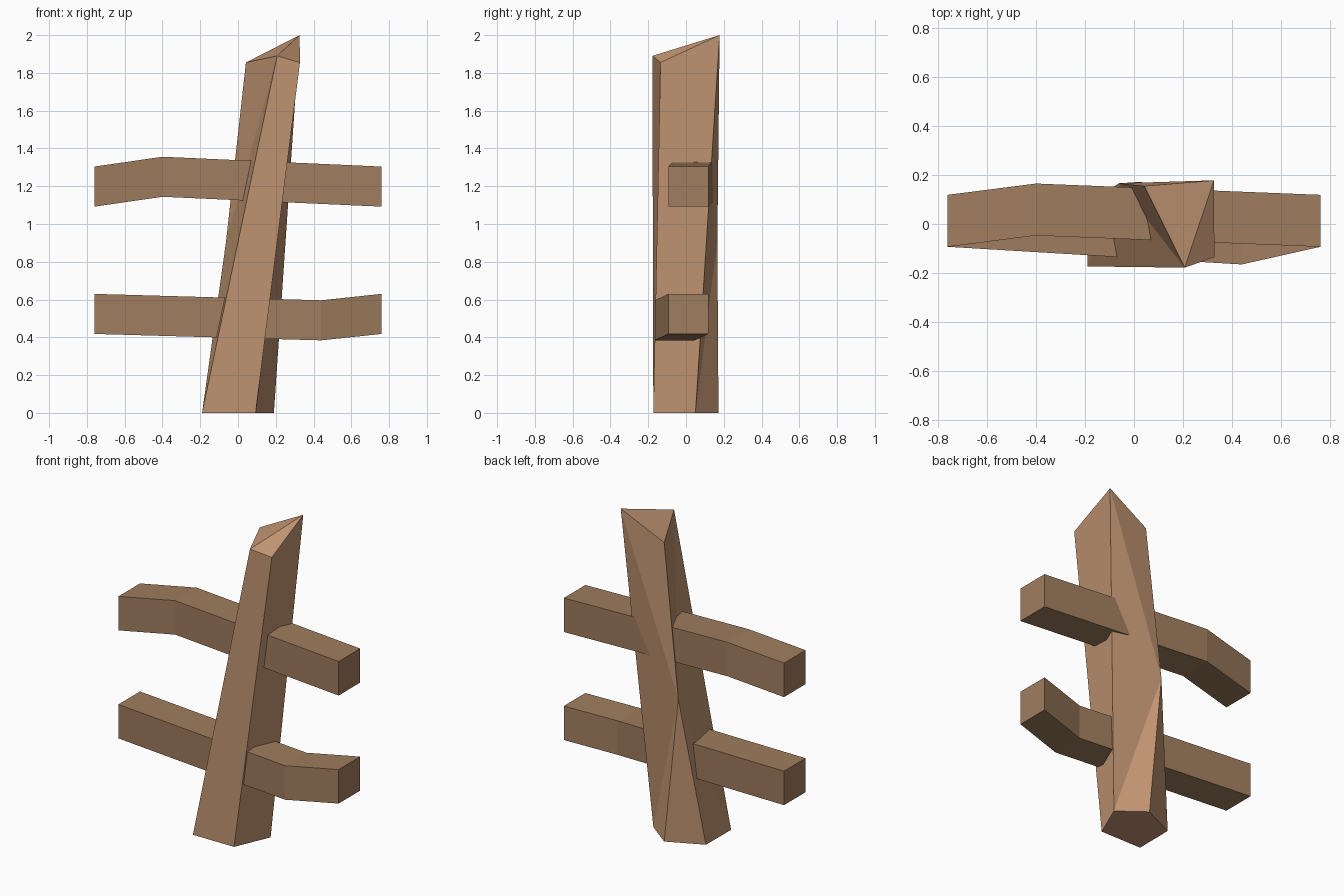
import bpy, bmesh

if "Cube" in bpy.data.objects:
    bpy.data.objects.remove(bpy.data.objects["Cube"])


def material(name, rgb):
    m = bpy.data.materials.new(name)
    m.diffuse_color = (*rgb, 1)
    m.use_nodes = True
    m.node_tree.nodes["Principled BSDF"].inputs["Base Color"].default_value = m.diffuse_color
    return m


def solid(name, verts, faces, mat):
    bm = bmesh.new()
    vs = [bm.verts.new(v) for v in verts]
    for f in faces:
        bm.faces.new([vs[i] for i in f])
    bmesh.ops.recalc_face_normals(bm, faces=bm.faces)
    me = bpy.data.meshes.new(name)
    bm.to_mesh(me)
    bm.free()
    me.materials.append(mat)
    ob = bpy.data.objects.new(name, me)
    bpy.context.collection.objects.link(ob)
    return ob


def rail(name, stations, mat, s=0.106):
    # square beam swept through vertical sections centred on the stations
    verts = [(x, y + a * s, z + b * s) for x, y, z in stations
             for a, b in ((-1, -1), (1, -1), (1, 1), (-1, 1))]
    n = len(stations)
    faces = [(0, 1, 2, 3), tuple(range(4 * n - 4, 4 * n))]
    for i in range(n - 1):
        for k in range(4):
            j = (k + 1) % 4
            faces.append((4 * i + k, 4 * i + j, 4 * i + 4 + j, 4 * i + 4 + k))
    return solid(name, verts, faces, mat)


post_wood = material("post_wood", (0.546, 0.305, 0.171))
rail_wood = material("rail_wood", (0.352, 0.205, 0.114))

# leaning post: five-sided foot, four-sided slanted tip, rear edges merging midway
foot = [(-0.19, -0.173, 0), (0.093, -0.173, 0), (0.19, 0.05, 0), (0.03, 0.172, 0), (-0.188, 0.072, 0)]
tip = [(0.207, -0.178, 1.89), (0.328, -0.135, 1.855), (0.326, 0.178, 2.0), (0.042, 0.155, 1.855)]
merge = [(-0.063, 0.166, 0.91)]
solid("leaning_post", foot + tip + merge, [
    (4, 3, 2, 1, 0),        # foot
    (5, 6, 7), (5, 7, 8),   # cut tip
    (0, 1, 6, 5),           # front
    (1, 2, 7, 6),           # right
    (2, 3, 9), (2, 9, 7), (7, 9, 8),  # back
    (3, 4, 9),              # back chamfer
    (4, 0, 9), (0, 5, 9), (5, 8, 9),  # left
], post_wood)

# two bent cross rails
rail("upper_rail", [(-0.76, 0.013, 1.198), (-0.4, 0.059, 1.25), (0.76, 0.013, 1.198)], rail_wood)
rail("lower_rail", [(-0.76, 0.013, 0.524), (0.44, -0.059, 0.49), (0.76, 0.013, 0.524)], rail_wood)
